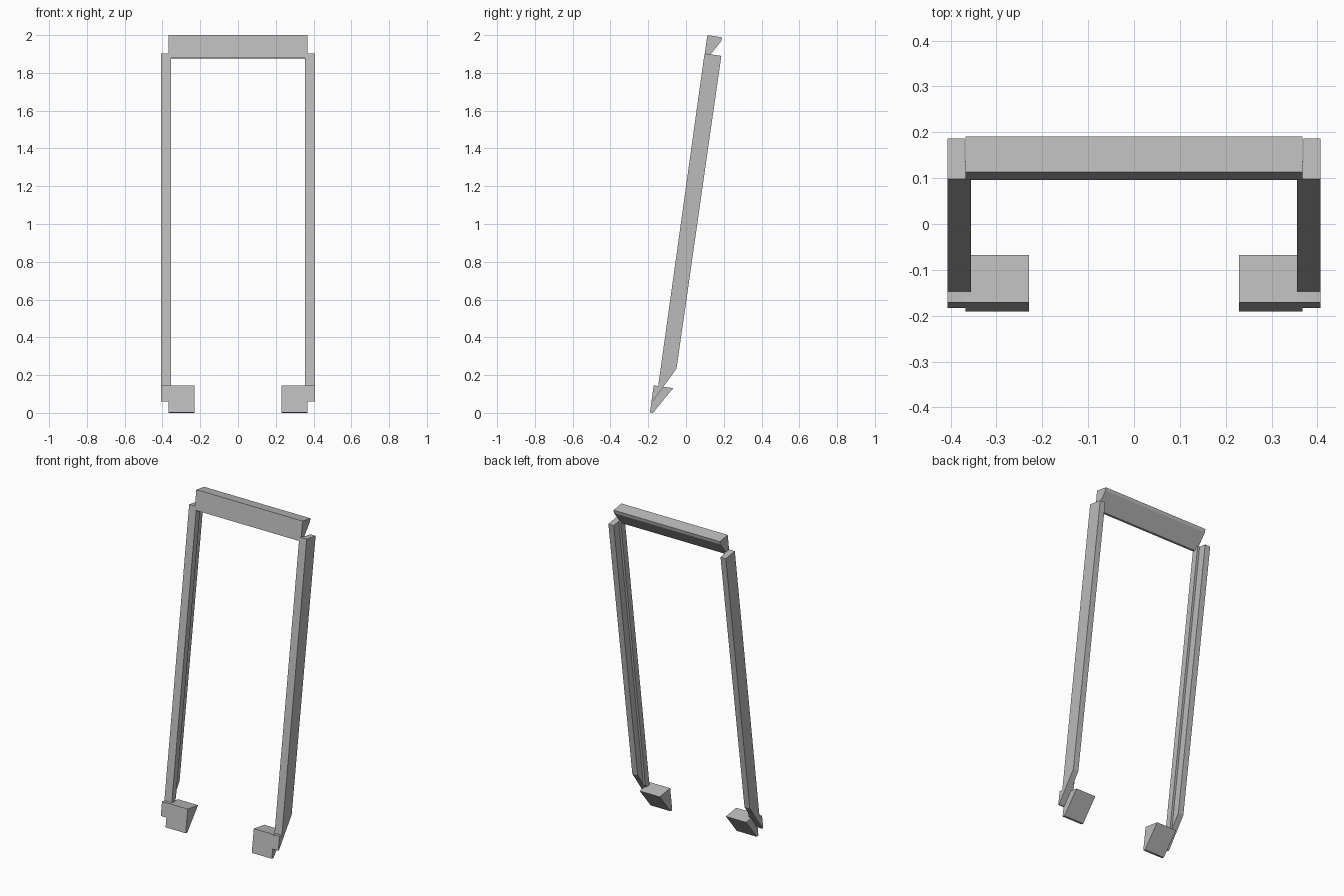
import bpy, bmesh

cube = bpy.data.objects.get("Cube")
if cube:
    bpy.data.objects.remove(cube, do_unlink=True)

grey = bpy.data.materials.new("plain_grey")
grey.use_nodes = True
GREY = (0.5, 0.5, 0.5, 1)
grey.diffuse_color = GREY
grey.node_tree.nodes["Principled BSDF"].inputs["Base Color"].default_value = GREY


def extrude_profile(name, profile, x0, x1):
    """Solid made from a (y, z) side profile swept from x0 to x1."""
    bm = bmesh.new()
    face = bm.faces.new([bm.verts.new((x0, y, z)) for y, z in profile])
    swept = bmesh.ops.extrude_face_region(bm, geom=[face])["geom"]
    moved = [v for v in swept if isinstance(v, bmesh.types.BMVert)]
    bmesh.ops.translate(bm, verts=moved, vec=(x1 - x0, 0, 0))
    bmesh.ops.recalc_face_normals(bm, faces=bm.faces)
    mesh = bpy.data.meshes.new(name)
    bm.to_mesh(mesh)
    bm.free()
    mesh.materials.append(grey)
    obj = bpy.data.objects.new(name, mesh)
    bpy.context.collection.objects.link(obj)
    return obj


# Leaning side profiles, as (y, z)
post = [(0.098, 1.903), (0.187, 1.89), (-0.05, 0.235), (-0.176, 0.06),
        (-0.183, 0.06), (-0.171, 0.145), (-0.147, 0.143)]
rebate = [(0.152, 2.0), (0.3, 2.0), (0.1, 0.0), (-0.128, 0.0)]
foot = [(-0.171, 0.146), (-0.068, 0.131), (-0.175, 0.0), (-0.191, 0.002)]
rail = [(0.113, 2.0), (0.191, 1.988), (0.187, 1.968), (0.113, 1.877), (0.096, 1.879)]

# Top rail
extrude_profile("top_rail", rail, -0.368, 0.368)

# Side posts with a stepped inner back edge, and feet turned inward
for side, s in (("left", 1), ("right", -1)):
    body = extrude_profile(side + "_post", post, s * 0.356, s * 0.407)
    cutter = extrude_profile(side + "_rebate_cutter", rebate, s * 0.25, s * 0.37)
    cutter.hide_render = True
    cutter.hide_viewport = True
    cut = body.modifiers.new("rebate", "BOOLEAN")
    cut.operation = "DIFFERENCE"
    cut.solver = "EXACT"
    cut.object = cutter
    extrude_profile(side + "_foot", foot, s * 0.229, s * 0.368)
